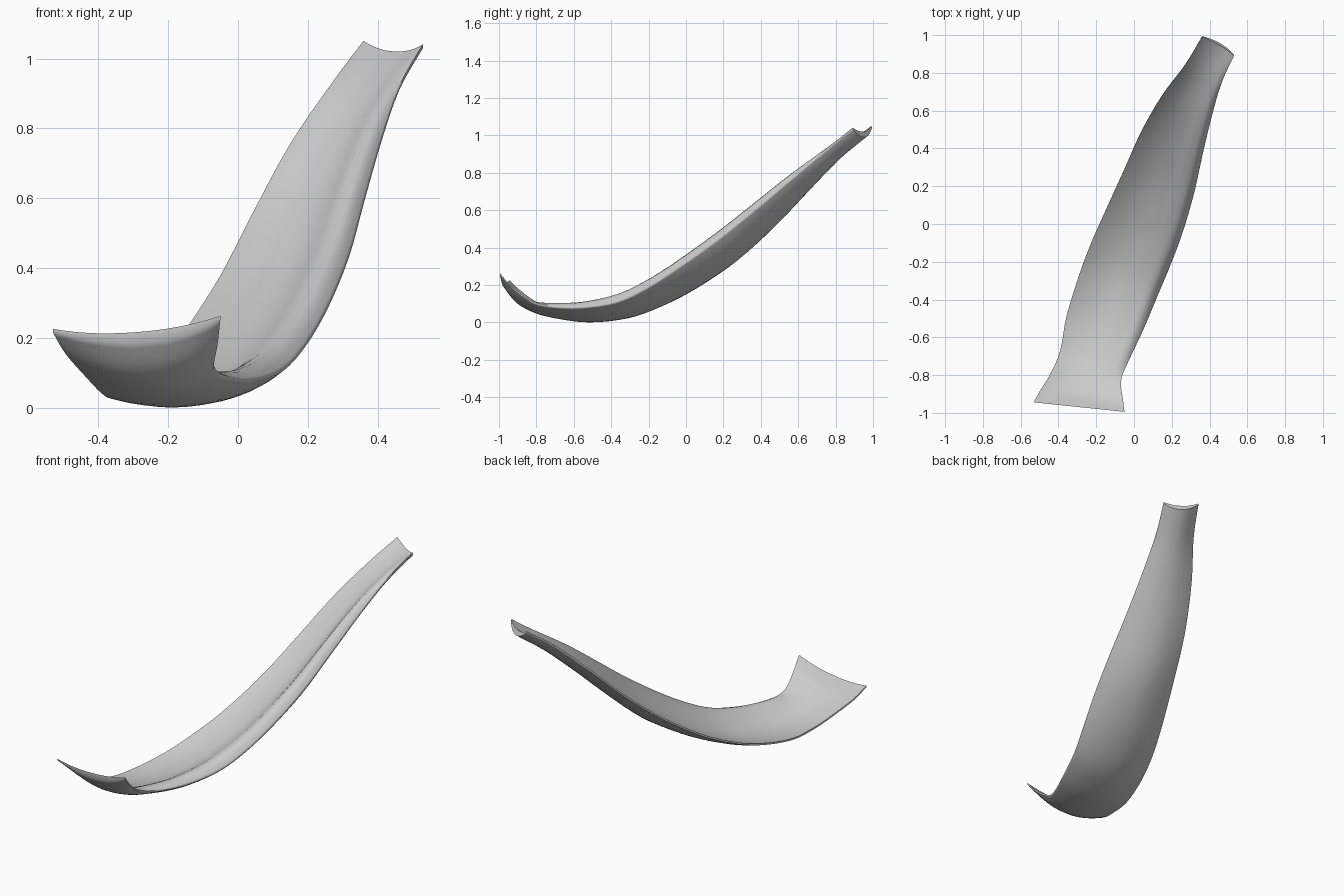
import bpy, bmesh
from math import cos, sin, pi
from mathutils import Vector

if "Cube" in bpy.data.objects:
    bpy.data.objects.remove(bpy.data.objects["Cube"])

# Stations along the strip: left rim, right rim, inner depth, outer depth, right ridge
ST = [
    (-.53, -.935, .225, -.05, -.985, .262, .028, .060, .0),
    (-.495, -.87, .165, -.058, -.92, .190, .036, .075, .0),
    (-.44, -.78, .102, -.068, -.82, .118, .026, .060, .01),
    (-.39, -.66, .050, -.03, -.72, .090, .022, .048, .03),
    (-.357, -.48, .037, .05, -.55, .085, .028, .060, .045),
    (-.293, -.27, .070, .13, -.36, .115, .033, .070, .06),
    (-.23, -.10, .130, .197, -.20, .190, .038, .075, .065),
    (-.15, .08, .223, .260, -.03, .300, .040, .080, .065),
    (-.05, .30, .378, .318, .17, .442, .040, .082, .065),
    (.04, .50, .552, .362, .37, .602, .038, .070, .060),
    (.15, .69, .755, .410, .57, .770, .032, .062, .045),
    (.27, .85, .93, .462, .75, .92, .027, .058, .02),
    (.36, 1.0, 1.05, .53, .90, 1.04, .025, .055, .0),
]
SUB, N = 4, 18


def spline(i, t):
    """Catmull-Rom blend of all station values."""
    p = [ST[max(0, min(len(ST) - 1, i + k))] for k in (-1, 0, 1, 2)]
    return [0.5 * (2 * b + (c - a) * t + (2 * a - 5 * b + 4 * c - d) * t * t
                   + (3 * b - a - 3 * c + d) * t ** 3) for a, b, c, d in zip(*p)]


def belly(u):
    """Outer depth profile: shallow on the left, steep wall on the right."""
    return 1 - abs(2 * u - 1) ** (1.7 if u < .5 else 2.6)


rows = [spline(i, j / SUB) for i in range(len(ST) - 1) for j in range(SUB)]
rows.append(list(ST[-1]))

# Curved trough with a rounded right ridge, lofted and capped
bm = bmesh.new()
rings = []
for r, v in enumerate(rows):
    L, R, inner, outer, ridge = Vector(v[:3]), Vector(v[3:6]), v[6], v[7], v[8]
    k = 0.35 * min(1, max(0, (r / len(rows) - 0.3) * 3))
    down = Vector((0.3 * k, k, -1))
    us = [(1 - cos(pi * s / N)) / 2 for s in range(N + 1)]
    ring = [L.lerp(R, u) + down * (inner * (1 - abs(2 * u - 1) ** 2.2)
                                   - ridge * sin(pi * u ** 4)) for u in us]
    for u in reversed(us):
        ring.append(L.lerp(R, u) + down * (0.01 + (outer - 0.01) * belly(u)))
    rings.append([bm.verts.new(p) for p in ring])
for a, b in zip(rings, rings[1:]):
    n = len(a)
    for i in range(n):
        bm.faces.new((a[i], a[(i + 1) % n], b[(i + 1) % n], b[i]))
# End caps as quad strips between the inner and outer curves
for ring in (rings[0], rings[-1]):
    for i in range(N):
        bm.faces.new((ring[i], ring[i + 1], ring[2 * N - i], ring[2 * N + 1 - i]))
bmesh.ops.recalc_face_normals(bm, faces=bm.faces)

# Centre the strip and stand it on the ground
for ax in range(3):
    lo = min(v.co[ax] for v in bm.verts)
    hi = max(v.co[ax] for v in bm.verts)
    shift = lo if ax == 2 else (lo + hi) / 2
    for v in bm.verts:
        v.co[ax] -= shift

mesh = bpy.data.meshes.new("curved_peel")
bm.to_mesh(mesh)
bm.free()
obj = bpy.data.objects.new("curved_peel", mesh)
bpy.context.collection.objects.link(obj)
mat = bpy.data.materials.new("light grey")
mat.diffuse_color = (0.6, 0.6, 0.6, 1)
mat.use_nodes = True
mat.node_tree.nodes["Principled BSDF"].inputs["Base Color"].default_value = mat.diffuse_color
mesh.materials.append(mat)
bpy.context.view_layer.objects.active = obj
obj.select_set(True)
bpy.ops.object.shade_smooth_by_angle(angle=1.0)
